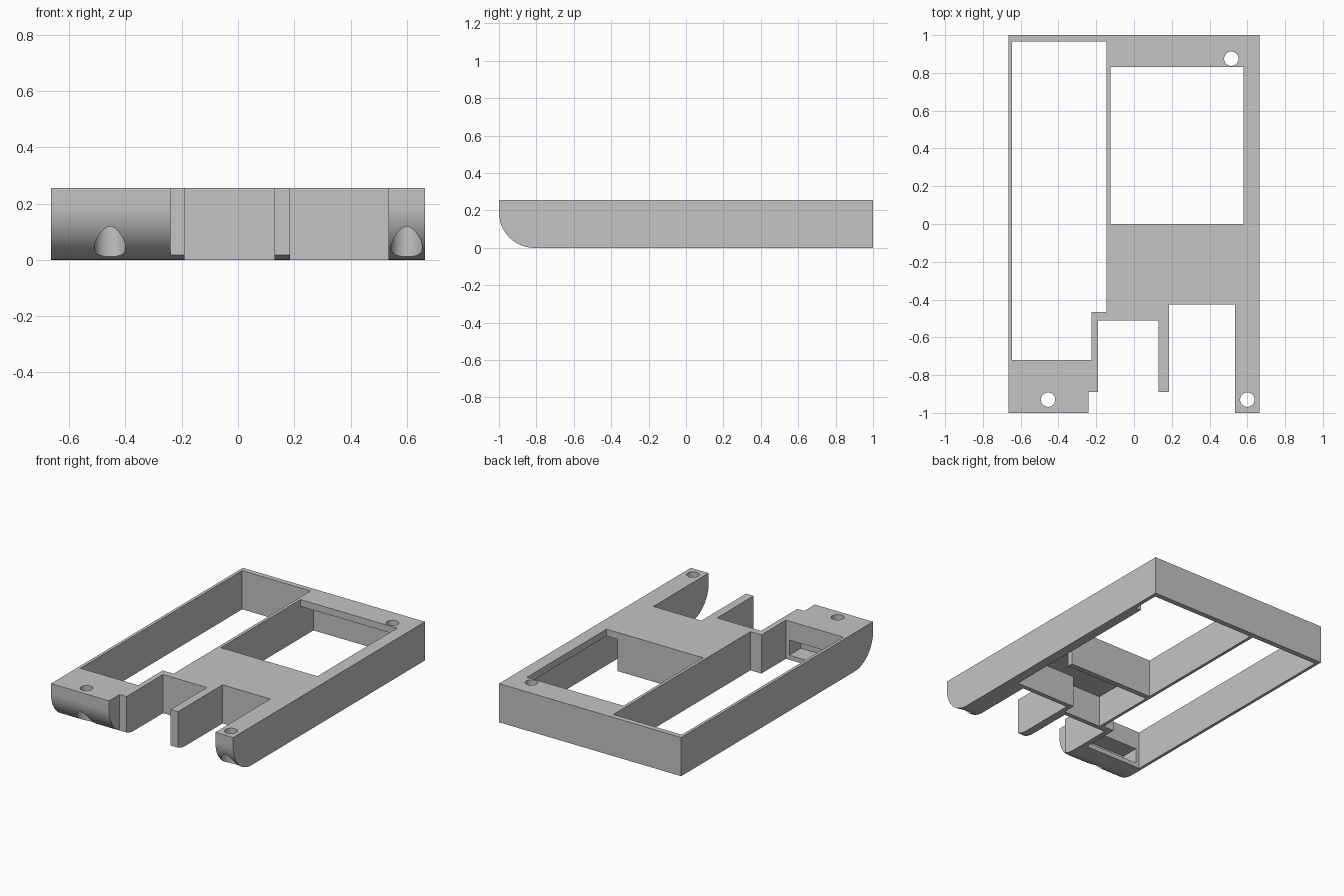
import bpy, bmesh, math
from mathutils import Vector

cube = bpy.data.objects.get("Cube")
if cube:
    bpy.data.objects.remove(cube, do_unlink=True)

TOP = 0.255          # overall height
ROUND = 0.19         # radius of the lower front edge
UNDER = 0.21         # underside of the top plate

grey = bpy.data.materials.new("mid grey")
grey.use_nodes = True
color = (0.55, 0.55, 0.55, 1)
grey.diffuse_color = color
grey.node_tree.nodes["Principled BSDF"].inputs["Base Color"].default_value = color


def prism(name, points, offset):
    """Close a flat 3D loop and extrude it along offset."""
    bm = bmesh.new()
    face = bm.faces.new([bm.verts.new(p) for p in points])
    out = bmesh.ops.extrude_face_region(bm, geom=[face])
    moved = [g for g in out["geom"] if isinstance(g, bmesh.types.BMVert)]
    bmesh.ops.translate(bm, verts=moved, vec=Vector(offset))
    bmesh.ops.recalc_face_normals(bm, faces=bm.faces)
    mesh = bpy.data.meshes.new(name)
    bm.to_mesh(mesh)
    bm.free()
    obj = bpy.data.objects.new(name, mesh)
    bpy.context.collection.objects.link(obj)
    mesh.materials.append(grey)
    return obj


def plan(name, outline, z0, z1):
    return prism(name, [(x, y, z0) for x, y in outline], (0, 0, z1 - z0))


def box(name, x0, x1, y0, y1, z0, z1):
    return plan(name, [(x0, y0), (x1, y0), (x1, y1), (x0, y1)], z0, z1)


def disc(name, x, y, r, z0, z1, n=40):
    ring = [(x + r * math.cos(math.tau * i / n), y + r * math.sin(math.tau * i / n)) for i in range(n)]
    return plan(name, ring, z0, z1)


def combine(target, tool, operation="DIFFERENCE"):
    """Apply a boolean and discard its helper."""
    tool.hide_render = True
    mod = target.modifiers.new("shape", "BOOLEAN")
    mod.operation = operation
    mod.solver = "EXACT"
    mod.object = tool
    bpy.ops.object.select_all(action="DESELECT")
    bpy.context.view_layer.objects.active = target
    target.select_set(True)
    bpy.ops.object.modifier_apply(modifier=mod.name)
    bpy.data.objects.remove(tool, do_unlink=True)


# Outer plan with the two prongs and the front tabs
frame = plan("tray_frame", [
    (-0.665, -1.1), (-0.24, -1.1), (-0.24, -0.89), (-0.19, -0.89),
    (-0.19, -0.51), (0.13, -0.51), (0.13, -0.89), (0.185, -0.89),
    (0.185, -0.425), (0.535, -0.425), (0.535, -1.1), (0.665, -1.1),
    (0.665, 1), (-0.665, 1)], -0.05, TOP)

# Side profile with the rounded lower front edge
arc = [math.pi + math.pi / 2 * i / 24 for i in range(25)]
side = [(-1, 0.4)]
side += [(-1 + ROUND + ROUND * math.cos(a), ROUND + ROUND * math.sin(a)) for a in arc]
side += [(1.1, 0), (1.1, 0.4)]
combine(frame, prism("side_profile", [(-0.8, y, z) for y, z in side], (1.6, 0, 0)), "INTERSECT")

# Long open channel on one side
combine(frame, plan("channel", [
    (-0.645, -0.72), (-0.225, -0.72), (-0.225, -0.465),
    (-0.145, -0.465), (-0.145, 0.965), (-0.645, 0.965)], -0.1, 0.4))

# Hollow underside below the top plate, leaving a cross wall
combine(frame, plan("underside", [
    (-0.125, 0.965), (-0.125, 0), (0.5, 0), (0.5, -0.035),
    (-0.125, -0.035), (-0.125, -0.48), (0.155, -0.48), (0.155, -0.395),
    (0.6, -0.395), (0.6, 0.78), (0.64, 0.78), (0.64, 0.965)], -0.1, UNDER))

# Square window through the top plate
combine(frame, box("window", -0.125, 0.58, 0, 0.83, 0.1, 0.4))

# Pocket at the front end of the channel
combine(frame, box("pocket", -0.62, -0.25, -0.84, -0.7, 0.03, 0.13))

# Screw holes, with wider bores below the front pair
for x, y in [(-0.455, -0.93), (0.6, -0.93), (0.515, 0.875)]:
    combine(frame, disc("screw_hole", x, y, 0.038, -0.1, 0.4))
    if y < 0:
        combine(frame, disc("screw_bore", x, y, 0.056, -0.1, 0.15))

bpy.ops.object.select_all(action="DESELECT")
frame.select_set(True)
bpy.context.view_layer.objects.active = frame
bpy.ops.object.shade_smooth_by_angle(angle=math.radians(30))
